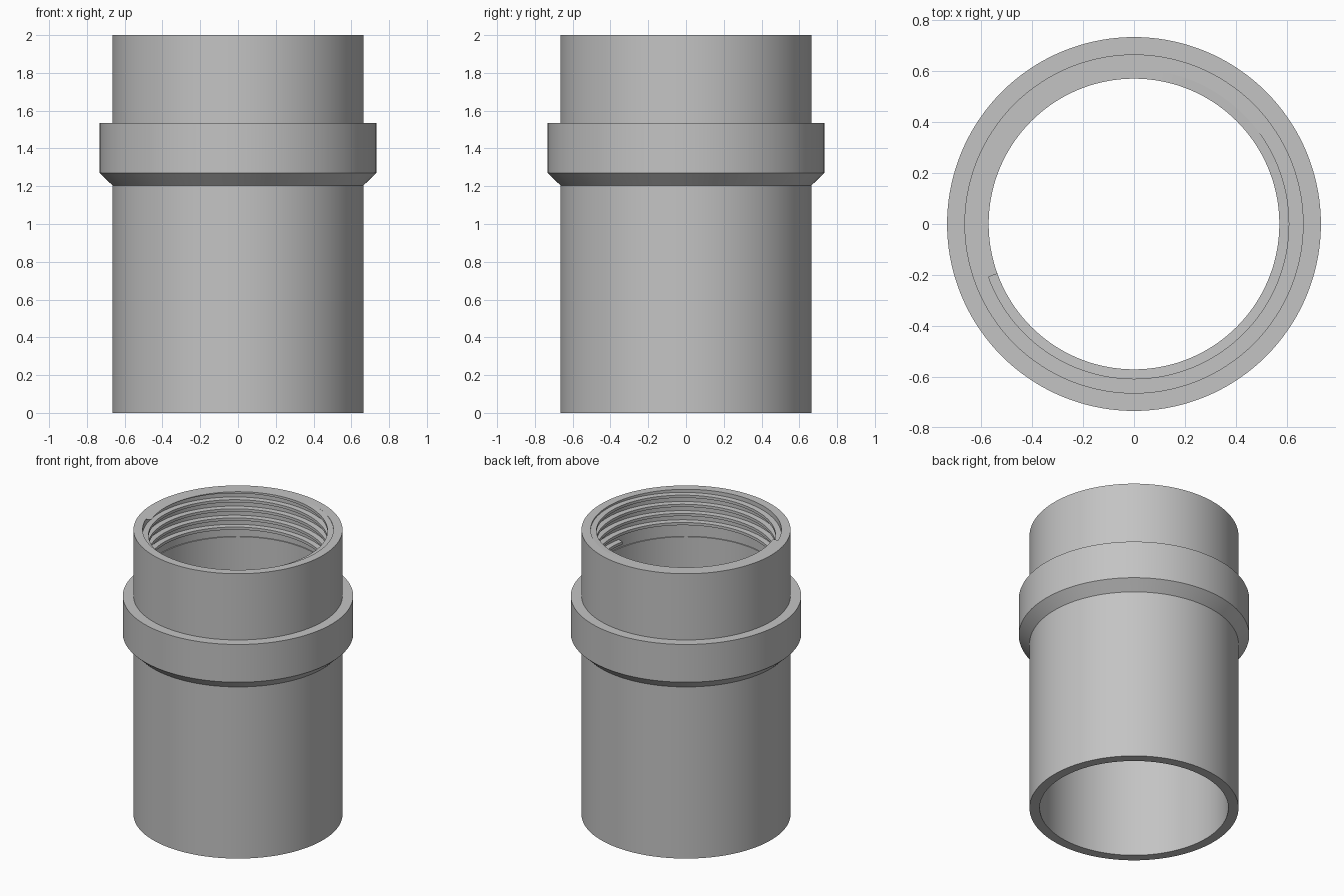
import bpy, bmesh, math

if "Cube" in bpy.data.objects:
    bpy.data.objects.remove(bpy.data.objects["Cube"])

SEG = 144
grey = bpy.data.materials.new("light grey")
grey.diffuse_color = (0.55, 0.55, 0.55, 1)
grey.use_nodes = True
grey.node_tree.nodes["Principled BSDF"].inputs["Base Color"].default_value = grey.diffuse_color


def sweep(name, rings, closed):
    """Skin a list of equal cross-section rings into one object."""
    bm = bmesh.new()
    vs = [[bm.verts.new(p) for p in ring] for ring in rings]
    n = len(vs[0])
    for i in range(len(vs) if closed else len(vs) - 1):
        a, b = vs[i], vs[(i + 1) % len(vs)]
        for j in range(n):
            k = (j + 1) % n
            bm.faces.new((a[j], b[j], b[k], a[k]))
    if not closed:
        bm.faces.new(vs[0])
        bm.faces.new(vs[-1][::-1])
        bmesh.ops.remove_doubles(bm, verts=bm.verts, dist=1e-5)
    bmesh.ops.recalc_face_normals(bm, faces=bm.faces)
    me = bpy.data.meshes.new(name)
    bm.to_mesh(me)
    bm.free()
    me.materials.append(grey)
    ob = bpy.data.objects.new(name, me)
    bpy.context.collection.objects.link(ob)
    bpy.context.view_layer.objects.active = ob
    ob.select_set(True)
    bpy.ops.object.shade_smooth_by_angle(angle=math.radians(30))
    ob.select_set(False)
    return ob


def at(r, angle, z):
    return (r * math.cos(angle), r * math.sin(angle), z)


# Pipe wall with chamfered collar and slightly wider threaded socket
profile = [(0.60, 0), (0.665, 0), (0.665, 1.205), (0.733, 1.27),
           (0.733, 1.535), (0.665, 1.535), (0.665, 2), (0.607, 2),
           (0.607, 1.67), (0.60, 1.67)]
sweep("pipe_body", [[at(r, 2 * math.pi * i / SEG, z) for r, z in profile]
                    for i in range(SEG)], True)

# Internal helical thread, trimmed flush with the rim
PITCH, HEIGHT, START_Z = 0.064, 0.023, 1.707
start = round(-9 / 360 * SEG)
steps = math.ceil((2 - START_Z) / PITCH * SEG)
rings = []
for i in range(steps + 1):
    a = 2 * math.pi * (start + i) / SEG
    z = START_Z + PITCH * i / SEG
    section = [(0.607, -0.002), (0.57, 0.002),
               (0.57, HEIGHT - 0.002), (0.607, HEIGHT)]
    rings.append([at(r, a, min(z + dz, 2)) for r, dz in section])
sweep("internal_thread", rings, False)
